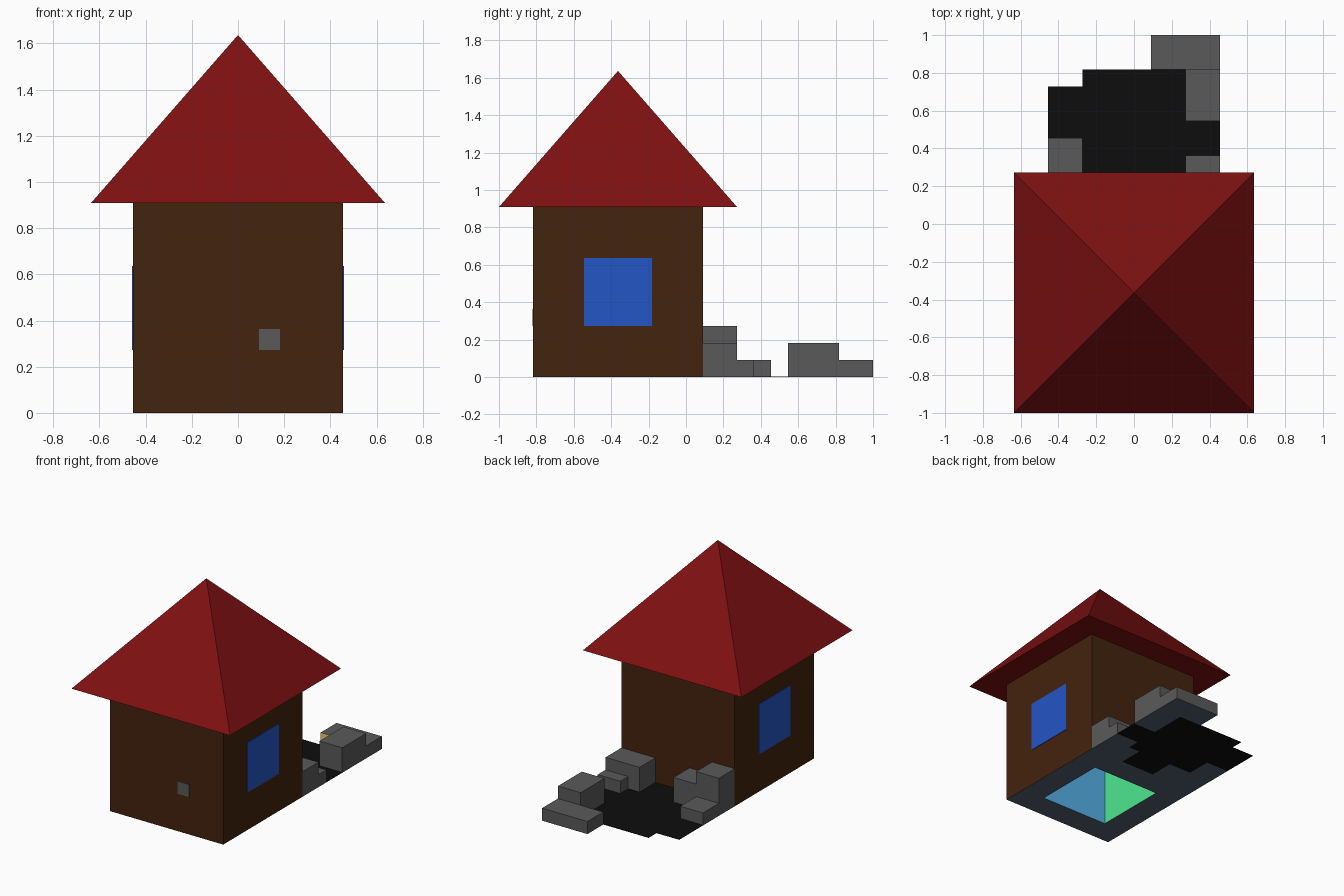
import bpy, bmesh, math
from mathutils import Matrix, Vector

if "Cube" in bpy.data.objects:
    bpy.data.objects.remove(bpy.data.objects["Cube"])

U = 1 / 11  # one building-grid step


def material(name, rgb):
    mat = bpy.data.materials.new(name)
    lin = [(c / 255 / 12.92) if c < 11 else ((c / 255 + 0.055) / 1.055) ** 2.4 for c in rgb]
    mat.diffuse_color = (*lin, 1)
    mat.use_nodes = True
    mat.node_tree.nodes["Principled BSDF"].inputs["Base Color"].default_value = mat.diffuse_color
    return mat


BROWN = material("wall_brown", (68, 35, 14))
RED = material("roof_red", (126, 16, 17))
GREY = material("stone_grey", (90, 90, 90))
BLACK = material("pond_black", (13, 13, 13))
GLASS = material("window_blue", (36, 86, 198))
SLATE = material("underside_slate", (83, 97, 116))
SKY = material("inner_light_blue", (91, 188, 244))
GREEN = material("inner_green", (80, 236, 148))
YELLOW = material("inner_yellow", (248, 221, 114))
PINK = material("inner_pink", (244, 134, 134))


def finish(name, bm, mats, rule=None):
    """Scale from grid steps, colour faces by rule and make the object."""
    bmesh.ops.recalc_face_normals(bm, faces=bm.faces)
    if rule:
        for f in bm.faces:
            f.material_index = mats.index(rule(f))
    bmesh.ops.scale(bm, vec=(U, U, U), verts=bm.verts)
    mesh = bpy.data.meshes.new(name)
    bm.to_mesh(mesh)
    bm.free()
    for m in mats:
        mesh.materials.append(m)
    obj = bpy.data.objects.new(name, mesh)
    bpy.context.collection.objects.link(obj)
    return obj


def box(name, lo, hi, mats, rule=None):
    lo, hi = Vector(lo), Vector(hi)
    bm = bmesh.new()
    bmesh.ops.create_cube(bm, size=1, matrix=Matrix.Translation((lo + hi) / 2)
                          @ Matrix.Diagonal((*(hi - lo), 1)))
    return finish(name, bm, mats, rule)


# House walls: a square tube, two steps thick and open underneath
bm = bmesh.new()
corners = [(-1, -1), (1, -1), (1, 1), (-1, 1)]
rings = [[bm.verts.new((sx * r, sy * r - 4, z)) for sx, sy in corners]
         for r, z in ((5, 0), (5, 10), (3, 10), (3, 0))]
for k in range(4):
    a, b = rings[k], rings[(k + 1) % 4]
    for i in range(4):
        j = (i + 1) % 4
        bm.faces.new((a[i], a[j], b[j], b[i]))


def wall_colour(f):
    c, n = f.calc_center_median(), f.normal
    if n.z < -0.5:
        return SLATE
    if n.z > 0.5 or max(abs(c.x), abs(c.y + 4)) > 4:
        return BROWN
    if abs(n.x) > 0.5:
        return GREEN if n.x > 0 else PINK
    return SKY if n.y > 0 else YELLOW


finish("house_walls", bm, [BROWN, SLATE, SKY, GREEN, YELLOW, PINK], wall_colour)

# Pyramid roof with overhang
bm = bmesh.new()
bmesh.ops.create_cone(bm, cap_ends=True, segments=4, radius1=7 * math.sqrt(2), radius2=0, depth=8,
                      matrix=Matrix.Translation((0, -4, 14)) @ Matrix.Rotation(math.pi / 4, 4, 'Z'))
bmesh.ops.remove_doubles(bm, verts=bm.verts, dist=1e-4)
finish("roof", bm, [RED])

# Windows on both sides and the door knob, as thin plates
T = 0.04
for side, s in (("left", -1), ("right", 1)):
    x0, x1 = sorted((5 * s, (5 + T) * s))
    box(side + "_window", (x0, -6, 3), (x1, -2, 7), [GLASS])
box("door_knob", (1, -9 - T, 3), (2, -9, 4), [GREY])

# Stones around the pond: x range, y range, height
stones = [(-5, -3, 1, 3, 3), (-3, -1, 1, 3, 2), (-5, -3, 3, 5, 1), (2, 5, 1, 3, 2),
          (3, 5, 3, 4, 1), (3, 5, 6, 9, 2), (1, 5, 9, 11, 1)]
for i, (x0, x1, y0, y1, h) in enumerate(stones):
    def stone_colour(f, far=(y0 == 9)):
        if f.normal.z < -0.5:
            return SLATE
        return YELLOW if far and f.normal.y < -0.5 else GREY
    box(f"stone_{i + 1}", (x0, y0, 0), (x1, y1, h), [GREY, SLATE, YELLOW], stone_colour)

# Dark pond: a thin slab fitted between the stones
outline = [(2, 1), (2, 3), (3, 3), (3, 4), (5, 4), (5, 6), (3, 6), (3, 9),
           (-3, 9), (-3, 8), (-5, 8), (-5, 5), (-3, 5), (-3, 3), (-1, 3), (-1, 1)]
bm = bmesh.new()
face = bm.faces.new([bm.verts.new((x, y, 0)) for x, y in outline])
top = bmesh.ops.extrude_face_region(bm, geom=[face], use_keep_orig=True)["geom"]
bmesh.ops.translate(bm, vec=(0, 0, 0.03), verts=[v for v in top if isinstance(v, bmesh.types.BMVert)])
finish("pond", bm, [BLACK])
